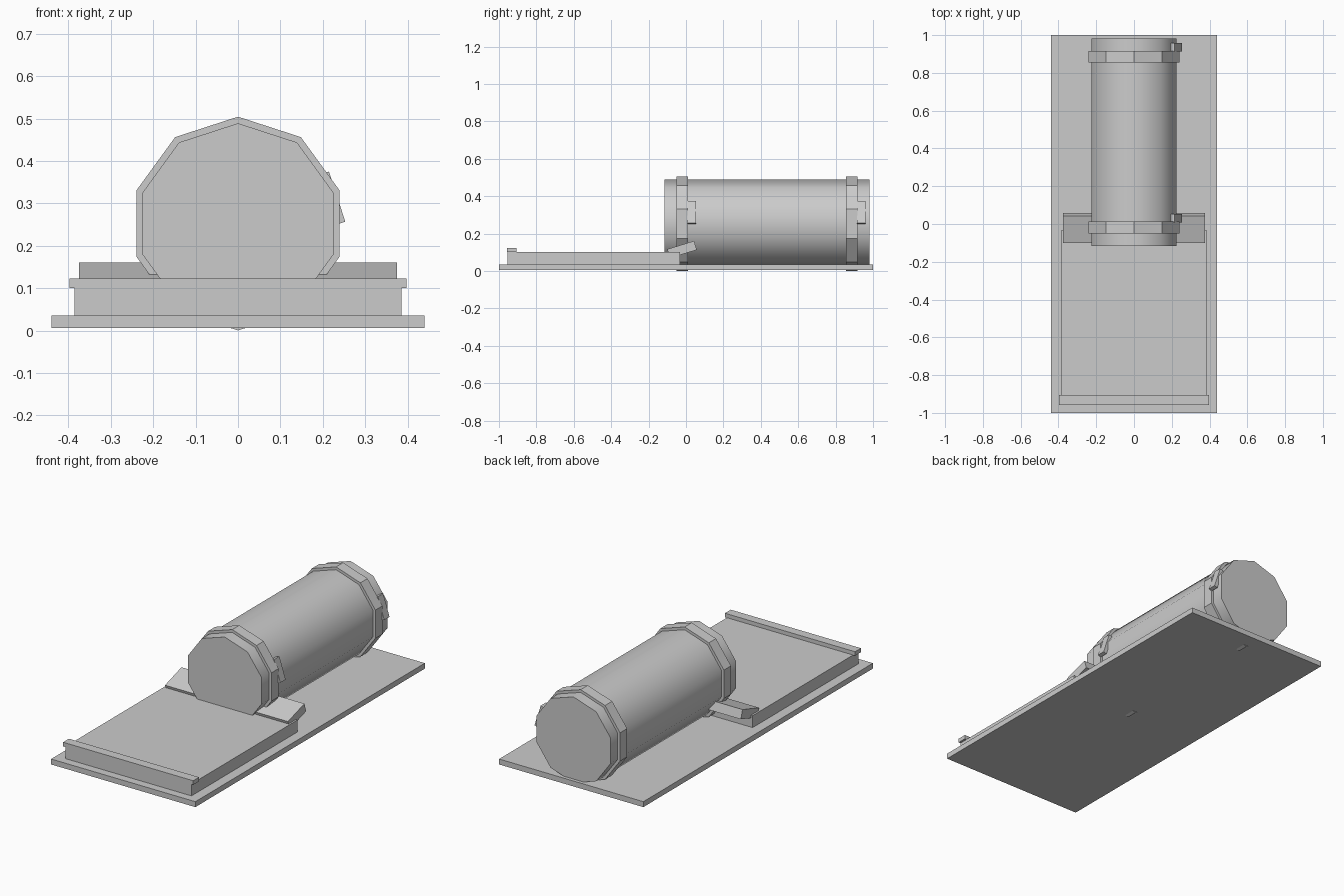
import bpy, math

if "Cube" in bpy.data.objects:
    bpy.data.objects.remove(bpy.data.objects["Cube"])

def box(name, x, y, z, rot=(0, 0, 0)):
    """Box from (min, max) ranges, optionally turned about its centre."""
    rng = (x, y, z)
    bpy.ops.mesh.primitive_cube_add(size=1, location=[sum(r) / 2 for r in rng])
    o = bpy.context.object
    o.name = name
    o.scale = [r[1] - r[0] for r in rng]
    bpy.ops.object.transform_apply(location=False, rotation=False, scale=True)
    o.rotation_euler = rot
    return o

def drum(name, radius, y0, y1, smooth=False, sides=10, zc=0.2525):
    """Ten-sided prism along y with a corner at the top."""
    ring = [(radius * math.cos(math.pi / 2 + i * math.tau / sides),
             zc + radius * math.sin(math.pi / 2 + i * math.tau / sides)) for i in range(sides)]
    verts = [(x, y, z) for y in (y0, y1) for x, z in ring]
    faces = [(i, i + sides, (i + 1) % sides + sides, (i + 1) % sides) for i in range(sides)]
    faces = [f[::-1] for f in faces]
    faces += [tuple(range(sides))[::-1], tuple(range(sides, 2 * sides))]
    faces = [f[::-1] for f in faces]
    me = bpy.data.meshes.new(name)
    me.from_pydata(verts, [], faces)
    # outward normals
    import bmesh
    bm = bmesh.new()
    bm.from_mesh(me)
    bmesh.ops.recalc_face_normals(bm, faces=bm.faces)
    bm.to_mesh(me)
    bm.free()
    o = bpy.data.objects.new(name, me)
    bpy.context.collection.objects.link(o)
    if smooth:
        bpy.ops.object.select_all(action='DESELECT')
        o.select_set(True)
        bpy.context.view_layer.objects.active = o
        bpy.ops.object.shade_smooth_by_angle(angle=math.radians(50))
    return o

# Base sheet, raised pad, lip at its front edge
box("base_plate", (-0.44, 0.44), (-1, 1), (0.006, 0.036))
box("raised_pad", (-0.385, 0.385), (-0.955, -0.031), (0.036, 0.102))
box("front_lip", (-0.397, 0.397), (-0.957, -0.906), (0.101, 0.1235))

# Tilted flap at the rear of the pad
box("tilted_flap", (-0.375, 0.375), (-0.0963, 0.0537), (0.09, 0.14), (0.3, 0, 0))

# Rolled body
drum("roll_body", 0.2365, -0.116, 0.981, smooth=True)

# Straps with a tilted buckle behind each
w, h, a = 0.02, 0.124, math.radians(18)
cx = 0.253 - math.sin(a) * h / 2 - math.cos(a) * w / 2
cz = 0.257 + math.cos(a) * h / 2 - math.sin(a) * w / 2
for label, y in (("front", -0.05), ("rear", 0.855)):
    drum(label + "_strap", 0.252, y, y + 0.062)
    box(label + "_buckle", (cx - w / 2, cx + w / 2), (y + 0.058, y + 0.104),
        (cz - h / 2, cz + h / 2), (0, -a, 0))
